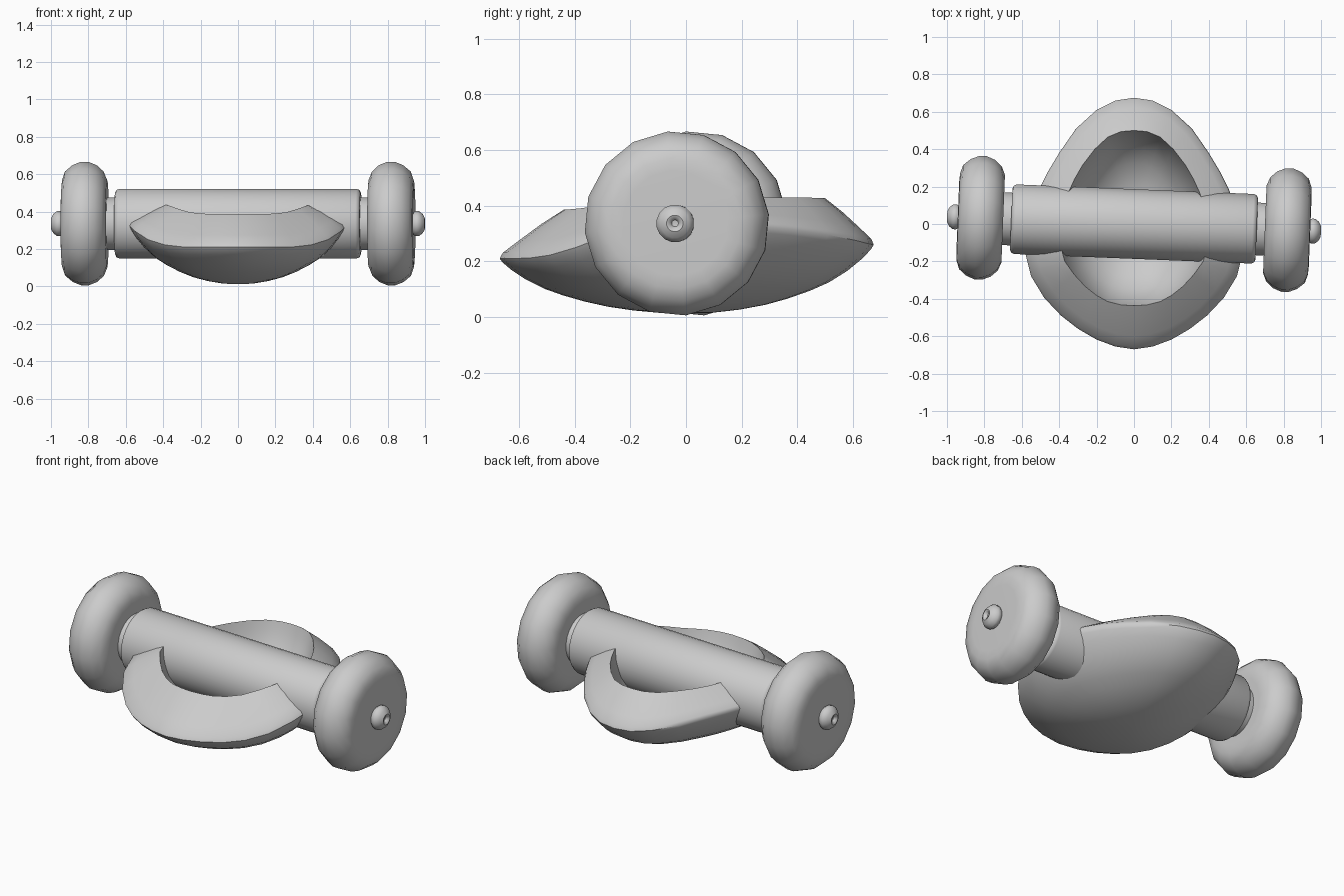
import bpy, bmesh, math
from mathutils import Matrix, Vector

if "Cube" in bpy.data.objects:
    bpy.data.objects.remove(bpy.data.objects["Cube"])

AXLE = Matrix.Translation((0, 0, 0.336)) @ Matrix.Rotation(math.radians(-2.3), 4, 'Z')


def finish(bm, name, angle):
    bmesh.ops.remove_doubles(bm, verts=bm.verts, dist=1e-5)
    bmesh.ops.recalc_face_normals(bm, faces=bm.faces)
    me = bpy.data.meshes.new(name)
    bm.to_mesh(me)
    bm.free()
    ob = bpy.data.objects.new(name, me)
    bpy.context.collection.objects.link(ob)
    bpy.ops.object.select_all(action='DESELECT')
    ob.select_set(True)
    bpy.context.view_layer.objects.active = ob
    bpy.ops.object.shade_smooth_by_angle(angle=math.radians(angle))
    return ob


def bridge(bm, rings):
    n = len(rings[0])
    loops = [[bm.verts.new(p) for p in r] for r in rings]
    for a, b in zip(loops, loops[1:]):
        for i in range(n):
            j = (i + 1) % n
            bm.faces.new((a[i], a[j], b[j], b[i]))


def lathe(name, profile, sides, phase=0.5, angle=40):
    """Spin (x, radius) points round the slightly turned axle."""
    bm = bmesh.new()
    rings = []
    for x, r in profile:
        rings.append([AXLE @ Vector((x, r * math.cos(2 * math.pi * (k + phase) / sides),
                                     r * math.sin(2 * math.pi * (k + phase) / sides)))
                      for k in range(sides)])
    bridge(bm, rings)
    return finish(bm, name, angle)


# Axle tube with rounded ends
tube = [(0.657, 0), (0.657, 0.165), (0.65, 0.18), (0.635, 0.187)]
lathe("axle_tube", tube + [(-x, r) for x, r in reversed(tube)], 32)

# Necks, wheels and hub knobs on both ends
neck = [(0.62, 0), (0.62, 0.142), (0.74, 0.142), (0.74, 0)]
wheel = [(0.70, 0), (0.70, 0.19), (0.70, 0.235), (0.718, 0.28), (0.755, 0.314), (0.80, 0.332),
         (0.84, 0.332), (0.885, 0.314), (0.925, 0.28), (0.94, 0.235), (0.943, 0.19), (0.937, 0)]
knob = [(0.93, 0), (0.93, 0.055), (0.95, 0.068), (0.968, 0.068), (0.988, 0.052),
        (1.0, 0.03), (0.996, 0.02), (0.982, 0.012), (0.98, 0)]
for side, s in (("left", -1), ("right", 1)):
    lathe(side + "_neck", [(x * s, r) for x, r in neck], 24)
    lathe(side + "_wheel", [(x * s, r) for x, r in wheel], 16, 0.25, 50)
    lathe(side + "_knob", [(x * s, r) for x, r in knob], 16, angle=50)


def mirrored(half):
    return half + [(-x, y, z) for x, y, z in half[-2:0:-1]]


# Bowl: outer edge and raised inner edge, right halves from front to back
outer = mirrored([(0, -.67, .21), (.10, -.655, .21), (.20, -.618, .21), (.30, -.56, .212),
                  (.39, -.49, .222), (.48, -.395, .25), (.55, -.28, .295), (.58, -.16, .325),
                  (.575, -.03, .335), (.545, .09, .335), (.505, .19, .33), (.46, .28, .325),
                  (.40, .38, .315), (.31, .51, .295), (.20, .61, .275), (.10, .66, .262), (0, .675, .26)])
inner = mirrored([(0, -.437, .387), (.07, -.432, .387), (.14, -.415, .387), (.20, -.382, .39),
                  (.26, -.335, .397), (.32, -.27, .415), (.37, -.20, .433), (.395, -.11, .437),
                  (.395, -.02, .437), (.38, .08, .435), (.35, .17, .432), (.318, .24, .43),
                  (.275, .315, .43), (.21, .40, .43), (.14, .465, .428), (.07, .494, .427), (0, .50, .427)])


def dish(ring, base, steps):
    return [[(x * s, y * s, base + (z - base) * g) for x, y, z in ring] for s, g in steps]


def blend(f, lift):
    return [tuple(a + (b - a) * f + (lift if k == 2 else 0) for k, (a, b) in enumerate(zip(p, q)))
            for p, q in zip(outer, inner)]


bm = bmesh.new()
hull = dish(outer, 0.012, [(0, 0), (.14, .012), (.28, .055), (.42, .125), (.54, .215), (.66, .33),
                           (.76, .45), (.86, .62), (.94, .80), (.985, .93)])
rim = [outer, blend(.05, .012), blend(.3, .012), blend(.65, .01), inner]
floor = dish(inner, 0.055, [(.97, .85), (.90, .62), (.80, .42), (.65, .24), (.45, .1), (.22, .02), (0, 0)])
bridge(bm, hull + rim + floor)
finish(bm, "bowl_body", 45)
